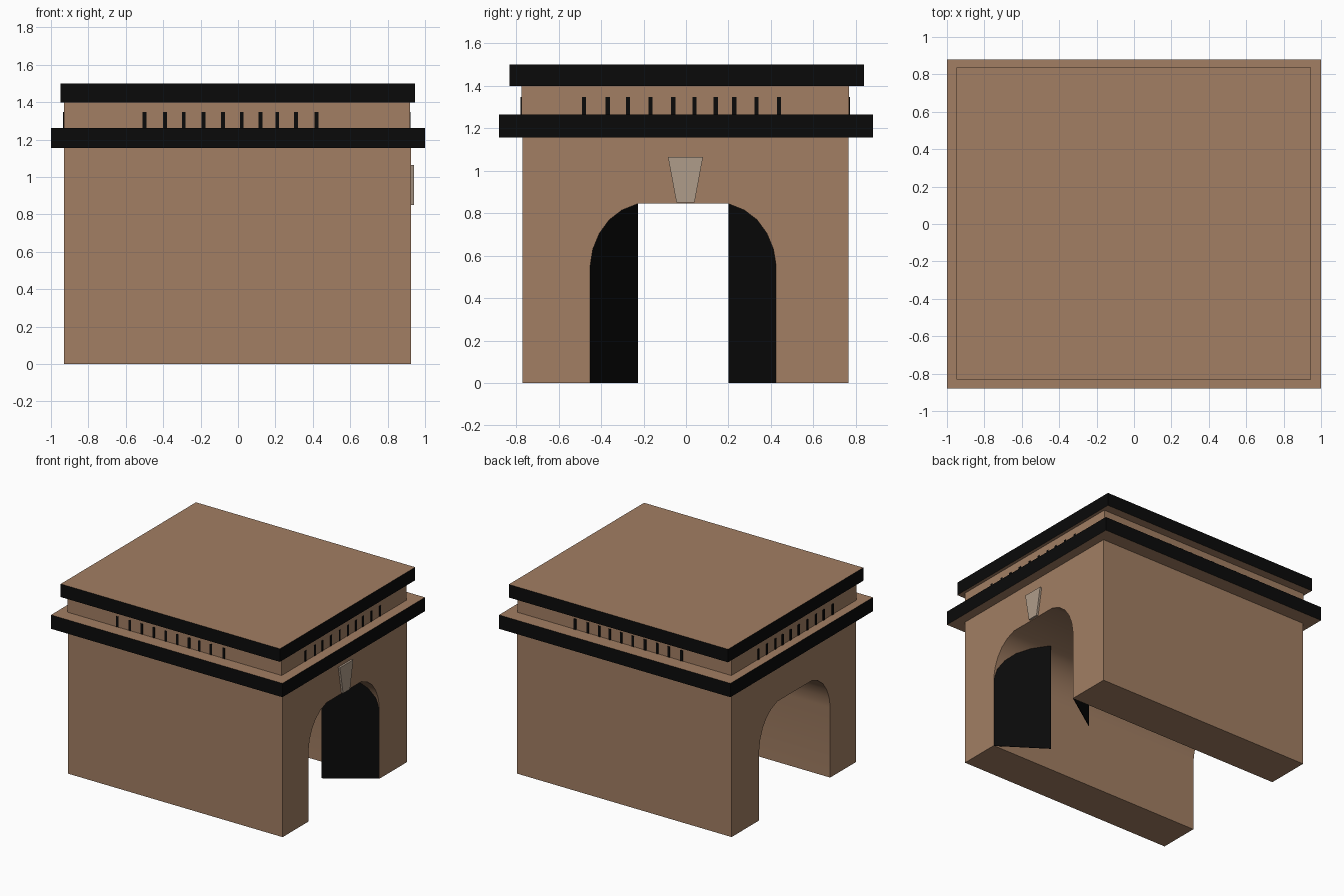
import bpy, bmesh

if "Cube" in bpy.data.objects:
    bpy.data.objects.remove(bpy.data.objects["Cube"])


def material(name, rgb):
    m = bpy.data.materials.new(name)
    m.diffuse_color = (*rgb, 1)
    m.use_nodes = True
    m.node_tree.nodes["Principled BSDF"].inputs["Base Color"].default_value = m.diffuse_color
    return m


STONE = material("stone", (0.36, 0.21, 0.125))
BLACK = material("black", (0.003, 0.003, 0.003))
PALE = material("pale_stone", (0.43, 0.335, 0.255))


def finish(name, bm, *mats):
    bmesh.ops.recalc_face_normals(bm, faces=bm.faces)
    mesh = bpy.data.meshes.new(name)
    bm.to_mesh(mesh)
    bm.free()
    for m in mats:
        mesh.materials.append(m)
    ob = bpy.data.objects.new(name, mesh)
    bpy.context.collection.objects.link(ob)
    return ob


def prism(name, points, depth, mat):
    """Extrude a planar outline of (x, y, z) points along +x."""
    bm = bmesh.new()
    face = bm.faces.new([bm.verts.new(p) for p in points])
    ext = bmesh.ops.extrude_face_region(bm, geom=[face])["geom"]
    verts = [v for v in ext if isinstance(v, bmesh.types.BMVert)]
    bmesh.ops.translate(bm, vec=(depth, 0, 0), verts=verts)
    return finish(name, bm, mat)


def add_box(bm, x0, x1, y0, y1, z0, z1):
    vs = bmesh.ops.create_cube(bm, size=1)["verts"]
    bmesh.ops.scale(bm, vec=(x1 - x0, y1 - y0, z1 - z0), verts=vs)
    bmesh.ops.translate(bm, vec=((x0 + x1) / 2, (y0 + y1) / 2, (z0 + z1) / 2), verts=vs)


def box(name, *bounds, black_sides=False):
    bm = bmesh.new()
    add_box(bm, *bounds)
    bm.normal_update()
    if black_sides:
        for f in bm.faces:
            f.material_index = int(abs(f.normal.z) < 0.5)
    return finish(name, bm, STONE, BLACK)


# Body with a flat-topped arched passage running along x
MID = -0.0135
ARC = [(0.438, 0.55), (0.425, 0.63), (0.394, 0.705), (0.348, 0.768), (0.288, 0.814), (0.2125, 0.844)]
X0, X1 = -0.93, 0.925
outline = [(-0.77, 0), (MID - ARC[0][0], 0)]
outline += [(MID - d, z) for d, z in ARC]
outline += [(MID + d, z) for d, z in reversed(ARC)]
outline += [(MID + ARC[0][0], 0), (0.765, 0), (0.765, 1.155), (-0.77, 1.155)]
body = prism("arch_body", [(X0, y, z) for y, z in outline], X1 - X0, STONE)
bpy.context.view_layer.objects.active = body
body.select_set(True)
bpy.ops.object.shade_smooth_by_angle()

# Cornices with black edge bands, and the attic between them
box("lower_cornice", -1, 1, -0.88, 0.88, 1.155, 1.263, black_sides=True)
box("attic", -0.93, 0.92, -0.775, 0.768, 1.263, 1.398)
box("upper_cornice", -0.95, 0.945, -0.832, 0.838, 1.398, 1.5, black_sides=True)

# Keystone above the right-hand opening
key = [(-0.045, 0.85), (0.04, 0.85), (0.08, 1.065), (-0.085, 1.065)]
prism("keystone", [(X1, y, z) for y, z in key], 0.015, PALE)

# Thin upright slots around the attic on all four sides
bm = bmesh.new()
for x in (-0.5, -0.39, -0.29, -0.185, -0.08, 0.02, 0.12, 0.21, 0.31, 0.42):
    for y0, y1 in ((-0.778, -0.77), (0.763, 0.773)):
        add_box(bm, x - 0.01, x + 0.01, y0, y1, 1.263, 1.346)
for y in (-0.48, -0.368, -0.273, -0.167, -0.06, 0.04, 0.14, 0.227, 0.332, 0.438):
    for x0, x1 in ((-0.936, -0.925), (0.915, 0.923)):
        add_box(bm, x0, x1, y - 0.01, y + 0.01, 1.263, 1.346)
finish("attic_slots", bm, BLACK)

# Two half-open gate leaves hinged at the right-hand opening
leaf = [(ARC[0][0], 0)] + ARC + [(ARC[-1][0], 0)]
for side, name in ((-1, "front_gate_leaf"), (1, "back_gate_leaf")):
    pts = [(0.915 - 1.47 * (ARC[0][0] - d), MID + side * d, z) for d, z in leaf]
    prism(name, pts, 0.008, BLACK)
